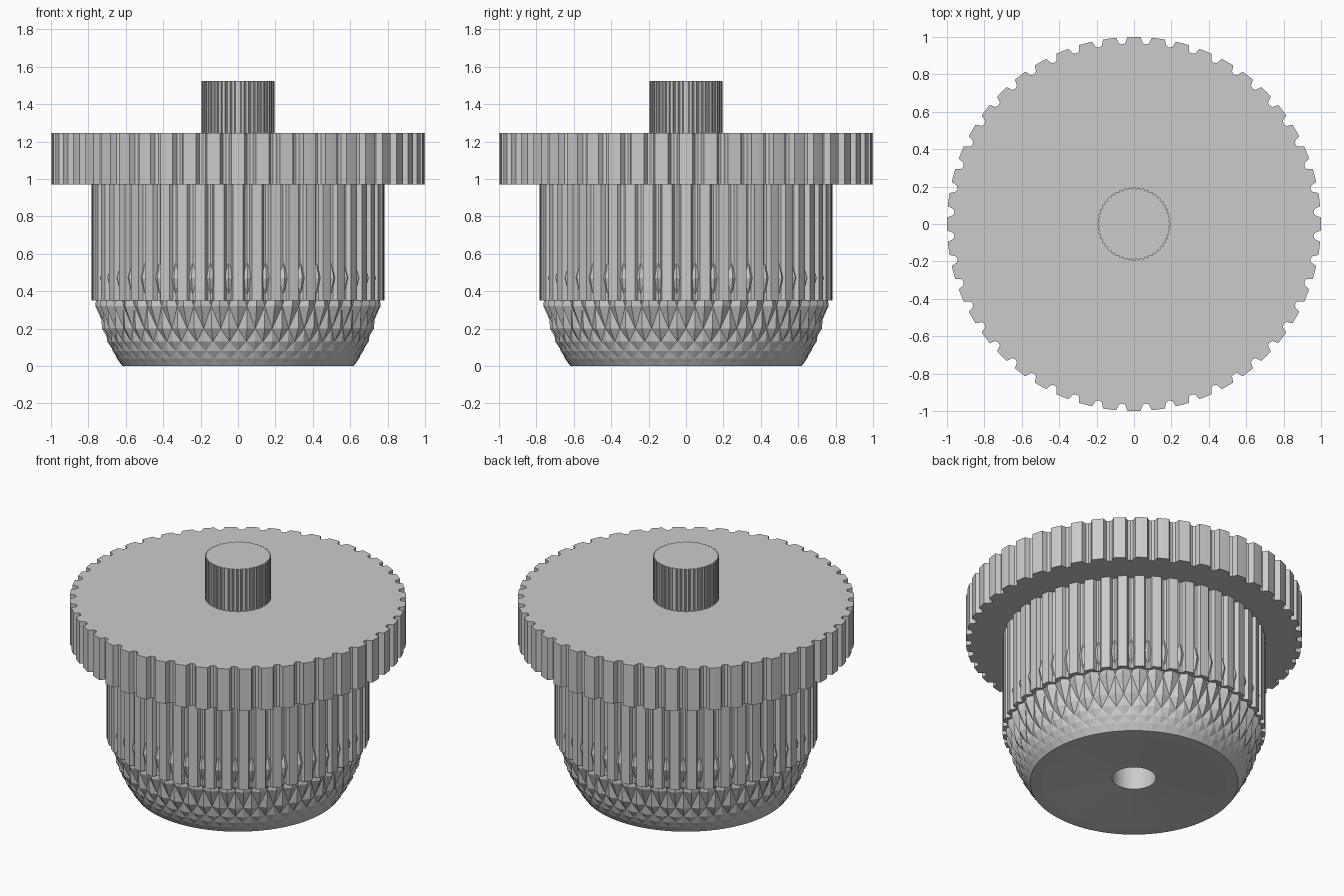
import bpy, bmesh, math

cube = bpy.data.objects.get("Cube")
if cube:
    bpy.data.objects.remove(cube, do_unlink=True)

TEETH = 48
PITCH = 2 * math.pi / TEETH
# One tooth: position within the pitch, radius factor
TOOTH = [(-0.27, 1.0), (0, 1.0), (0.27, 1.0), (0.37, 0.968), (0.5, 0.962), (0.63, 0.968)]


def finish(name, bm):
    bmesh.ops.recalc_face_normals(bm, faces=bm.faces)
    mesh = bpy.data.meshes.new(name)
    bm.to_mesh(mesh)
    bm.free()
    obj = bpy.data.objects.new(name, mesh)
    bpy.context.collection.objects.link(obj)
    return obj


def gear(name, radius, bottom, top):
    """Extrude a toothed outline."""
    bm = bmesh.new()
    outline = []
    for i in range(TEETH):
        for pos, factor in TOOTH:
            a, r = (i + pos) * PITCH, radius * factor
            outline.append(bm.verts.new((r * math.cos(a), r * math.sin(a), bottom)))
    base = bm.faces.new(outline)
    result = bmesh.ops.extrude_face_region(bm, geom=[base], use_keep_orig=True)
    moved = [g for g in result["geom"] if isinstance(g, bmesh.types.BMVert)]
    bmesh.ops.translate(bm, verts=moved, vec=(0, 0, top - bottom))
    return finish(name, bm)


def faceted_bowl(name):
    """Diamond-faceted sphere section with a fluted underside and a bore."""
    centre, radius, count = 0.47, 0.777, TEETH * 2
    # Each ring: radius, height, relief of alternate points
    rings = [(math.sqrt(radius ** 2 - (z - centre) ** 2), z, 0.035 * min(1, z * 4))
             for z in (0.6, 0.47, 0.32, 0.2, 0.13, 0.08, 0.04, 0)]
    rings += [(0.55, 0, 0), (0.34, 0.015, 0), (0.13, 0.03, 0), (0.13, 0.3, 0)]
    bm = bmesh.new()
    rows = []
    for k, (r, z, relief) in enumerate(rings):
        row = []
        for i in range(count):
            a = i * PITCH / 2
            rr = r * (1 - relief * ((i + k) % 2))
            row.append(bm.verts.new((rr * math.cos(a), rr * math.sin(a), z)))
        rows.append(row)
    for k, (upper, lower) in enumerate(zip(rows, rows[1:])):
        for i in range(count):
            j = (i + 1) % count
            a, b, c, d = upper[i], upper[j], lower[j], lower[i]
            if (i + k) % 2:
                bm.faces.new((a, b, c))
                bm.faces.new((a, c, d))
            else:
                bm.faces.new((a, b, d))
                bm.faces.new((b, c, d))
    bm.faces.new(rows[0])
    bm.faces.new(rows[-1])
    return finish(name, bm)


# Toothed sections stacked on the bowl
faceted_bowl("faceted_bowl")
gear("body_gear", 0.782, 0.35, 0.97)
gear("large_gear", 1.0, 0.97, 1.245)
gear("top_shaft", 0.195, 1.245, 1.523)
